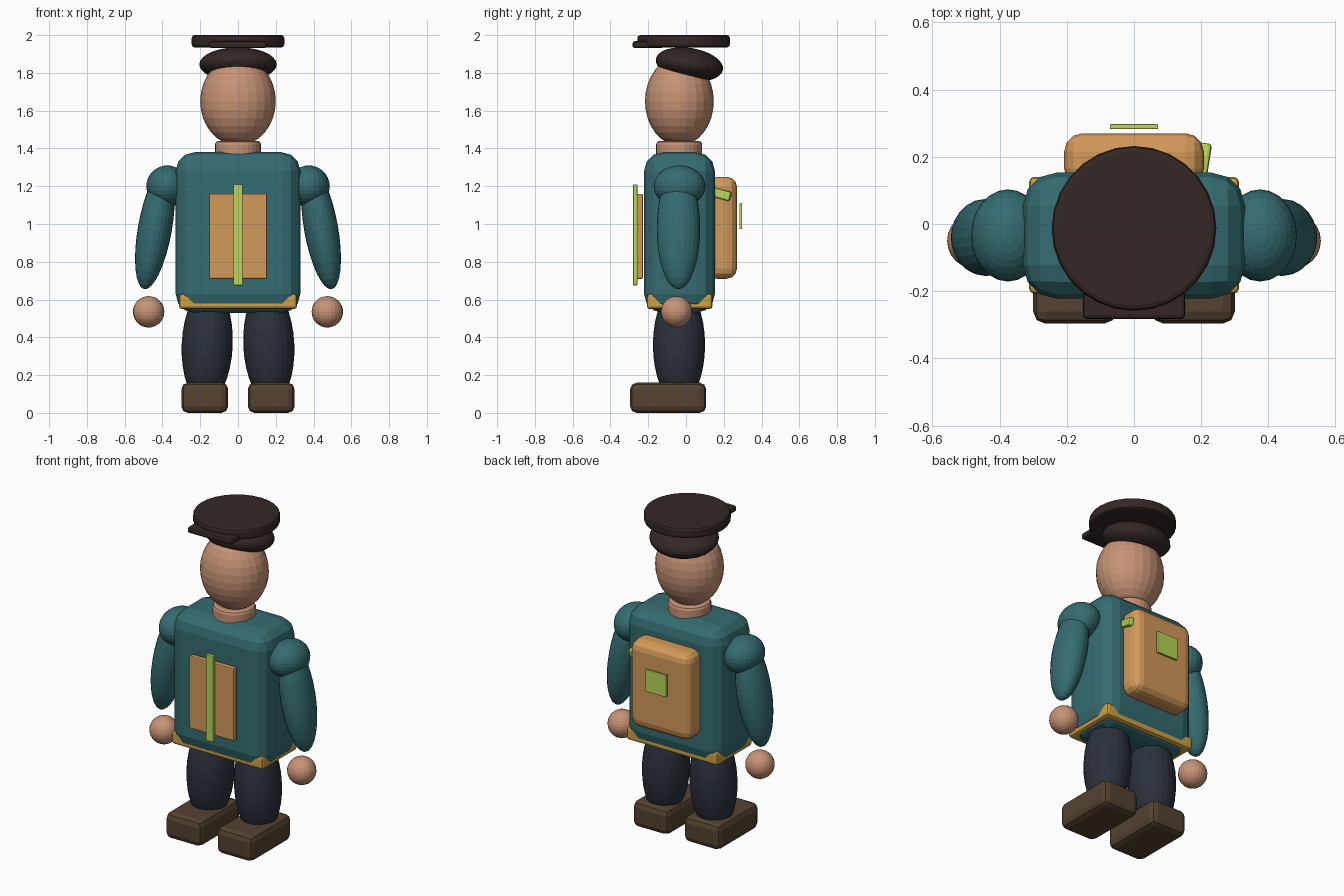
import bpy
from math import radians

if "Cube" in bpy.data.objects:
    bpy.data.objects.remove(bpy.data.objects["Cube"])


def mat(name, r, g, b):
    m = bpy.data.materials.new(name)
    m.diffuse_color = (r, g, b, 1)
    m.use_nodes = True
    m.node_tree.nodes["Principled BSDF"].inputs["Base Color"].default_value = m.diffuse_color
    return m


TEAL = mat("teal", 0.035, 0.15, 0.165)
SKIN = mat("skin", 0.57, 0.29, 0.18)
TAN = mat("tan", 0.65, 0.32, 0.10)
LIME = mat("lime", 0.48, 0.67, 0.10)
GOLD = mat("gold", 0.62, 0.36, 0.06)
NAVY = mat("navy", 0.024, 0.031, 0.045)
BROWN = mat("brown", 0.09, 0.055, 0.03)
DARK = mat("dark", 0.034, 0.021, 0.018)


def finish(name, m, scale, rot, bevel=0, segments=2):
    o = bpy.context.object
    o.name = name
    o.scale = scale
    bpy.ops.object.transform_apply(location=False, rotation=False, scale=True)
    o.rotation_euler = [radians(a) for a in rot]
    o.data.materials.append(m)
    if bevel:
        b = o.modifiers.new("bevel", 'BEVEL')
        b.width, b.segments = bevel, segments
        b.limit_method, b.angle_limit = 'ANGLE', radians(40)
    return o


def box(name, m, lo, hi, bevel, segments=2, rot=(0, 0, 0)):
    bpy.ops.mesh.primitive_cube_add(size=1, location=[(a + b) / 2 for a, b in zip(lo, hi)])
    return finish(name, m, [b - a for a, b in zip(lo, hi)], rot, bevel, segments)


def ball(name, m, loc, radii, rot=(0, 0, 0)):
    bpy.ops.mesh.primitive_uv_sphere_add(segments=24, ring_count=16, radius=1, location=loc)
    return finish(name, m, radii, rot)


def disc(name, m, x, y, z0, z1, r, bevel):
    bpy.ops.mesh.primitive_cylinder_add(vertices=28, radius=r, depth=z1 - z0,
                                        location=(x, y, (z0 + z1) / 2))
    return finish(name, m, (1, 1, 1), (0, 0, 0), bevel, 2)


# Jacket body, hem trim and front panel
box("jacket", TEAL, (-0.33, -0.222, 0.53), (0.33, 0.153, 1.38), 0.1, 3)
box("hem_trim", GOLD, (-0.312, -0.207, 0.55), (0.312, 0.14, 0.63), 0.015)
box("chest_panel", TAN, (-0.153, -0.26, 0.71), (0.153, -0.228, 1.16), 0.006)
box("chest_stripe", LIME, (-0.025, -0.28, 0.675), (0.025, -0.258, 1.21), 0.004)

# Backpack with rear patch and single strap stub
box("backpack", TAN, (-0.208, 0.11, 0.71), (0.208, 0.27, 1.25), 0.055, 3)
box("backpack_patch", LIME, (-0.072, 0.282, 0.973), (0.072, 0.297, 1.11), 0.004)
box("strap", LIME, (0.185, 0.08, 1.14), (0.22, 0.24, 1.19), 0.01, 2, (-15, 0, -9))

# Neck and head
disc("neck", SKIN, 0, -0.036, 1.32, 1.44, 0.122, 0.018)
ball("head", SKIN, (0, -0.035, 1.65), (0.2, 0.182, 0.235))

# Cap: soft band, flat crown, visor
ball("cap_band", DARK, (0, 0.018, 1.845), (0.205, 0.18, 0.087), (-9, 0, 0))
disc("cap_crown", DARK, 0, -0.013, 1.935, 2.0, 0.245, 0.015)
box("cap_visor", DARK, (-0.152, -0.283, 1.931), (0.152, -0.12, 1.968), 0.012)

# Limbs, mirrored left and right
for s, side in ((-1, "left"), (1, "right")):
    ball(f"shoulder_{side}", TEAL, (s * 0.375, -0.034, 1.2), (0.11, 0.137, 0.11))
    ball(f"arm_{side}", TEAL, (s * 0.44, -0.04, 0.975), (0.09, 0.115, 0.325), (0, s * -10, 0))
    ball(f"hand_{side}", SKIN, (s * 0.473, -0.05, 0.535), (0.083, 0.083, 0.083))
    ball(f"leg_{side}", NAVY, (s * 0.163, -0.037, 0.36), (0.135, 0.138, 0.31), (0, s * -2.5, 0))
    box(f"shoe_{side}", BROWN, (s * 0.176 - 0.124, -0.296, 0.0),
        (s * 0.176 + 0.124, 0.107, 0.16), 0.035, 2)
